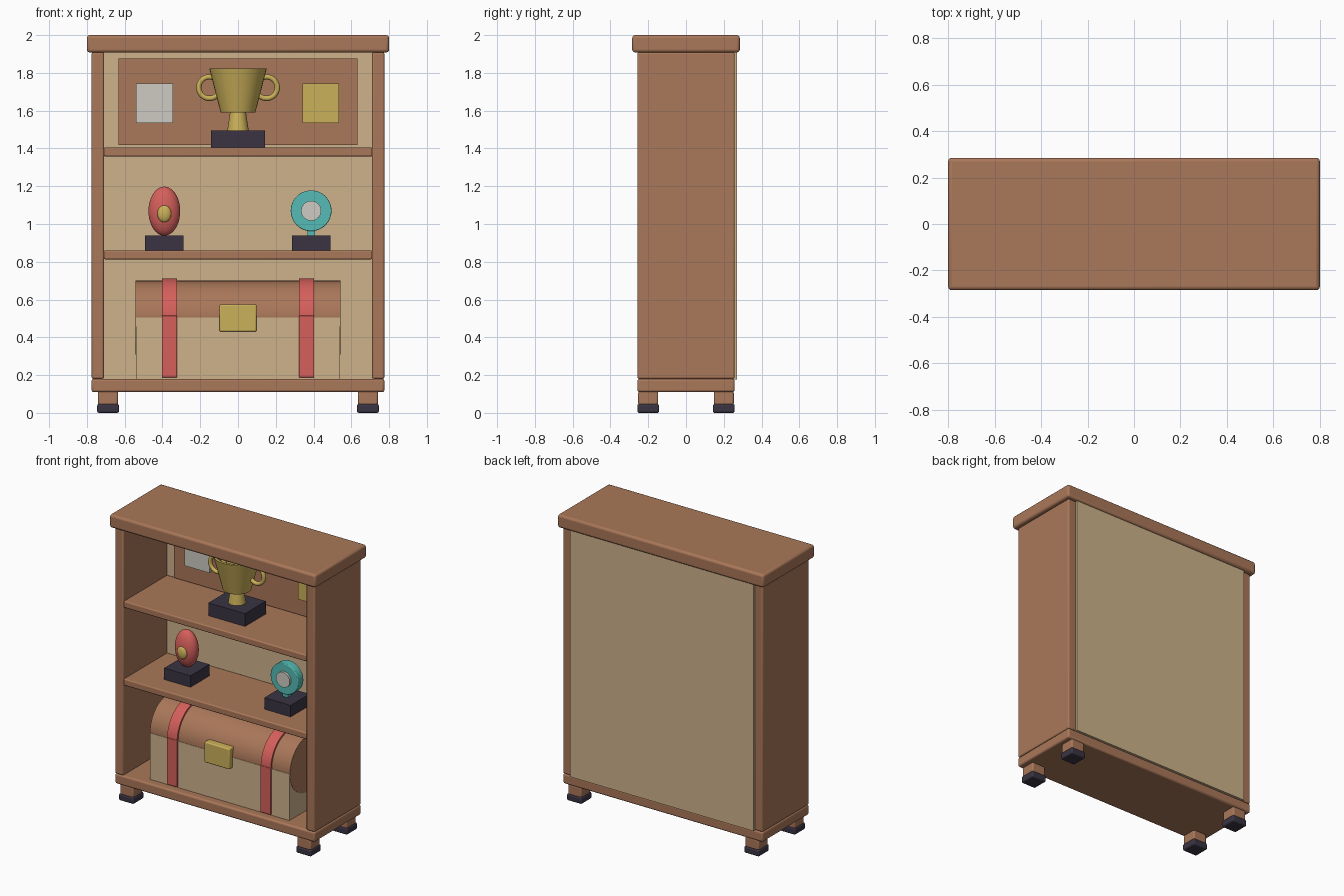
import bpy
from math import pi, radians

cube = bpy.data.objects.get("Cube")
if cube:
    bpy.data.objects.remove(cube, do_unlink=True)


def material(name, r, g, b):
    m = bpy.data.materials.new(name)
    m.use_nodes = True
    m.diffuse_color = (r, g, b, 1)
    node = next(n for n in m.node_tree.nodes if n.type == 'BSDF_PRINCIPLED')
    node.inputs["Base Color"].default_value = (r, g, b, 1)
    return m


WOOD = material("brown wood", 0.40, 0.185, 0.10)
TAN = material("tan board", 0.62, 0.45, 0.26)
DARK = material("dark charcoal", 0.042, 0.034, 0.055)
RED = material("red", 0.66, 0.115, 0.105)
GOLD = material("gold", 0.60, 0.44, 0.10)
TEAL = material("teal", 0.09, 0.50, 0.46)
SILVER = material("silver", 0.62, 0.60, 0.54)


def finish(name, mat, bevel=0):
    """Name, colour, bevel and smooth the active object."""
    ob = bpy.context.object
    ob.name = name
    ob.data.materials.append(mat)
    bpy.ops.object.transform_apply(location=False, rotation=True, scale=True)
    if bevel:
        mod = ob.modifiers.new("Bevel", 'BEVEL')
        mod.width, mod.segments = bevel, 3
        mod.limit_method = 'ANGLE'
    bpy.ops.object.shade_smooth_by_angle(angle=radians(35))
    return ob


def box(name, mat, x, y, z, bevel=0):
    """Box from (low, high) ranges along each axis."""
    axes = (x, y, z)
    bpy.ops.mesh.primitive_cube_add(size=1, location=[(a + b) / 2 for a, b in axes])
    bpy.context.object.scale = [b - a for a, b in axes]
    return finish(name, mat, bevel)


def cylinder(name, mat, radius, length, loc, rot, bevel=0):
    bpy.ops.mesh.primitive_cylinder_add(vertices=48, radius=radius, depth=length,
                                        location=loc, rotation=rot)
    return finish(name, mat, bevel)


def ellipsoid(name, mat, loc, radii):
    bpy.ops.mesh.primitive_uv_sphere_add(segments=32, ring_count=20, location=loc)
    bpy.context.object.scale = radii
    return finish(name, mat)


def turned(name, mat, profile, loc):
    """Solid of revolution about z from (radius, height) pairs."""
    sides = 32
    bpy.ops.mesh.primitive_cylinder_add(vertices=sides, location=loc)
    ob = bpy.context.object
    from math import cos, sin
    verts = [(r * cos(2 * pi * i / sides), r * sin(2 * pi * i / sides), h)
             for r, h in profile for i in range(sides)]
    faces = [(k * sides + i, k * sides + (i + 1) % sides,
              (k + 1) * sides + (i + 1) % sides, (k + 1) * sides + i)
             for k in range(len(profile) - 1) for i in range(sides)]
    faces.append(tuple(reversed(range(sides))))
    faces.append(tuple(range(len(verts) - sides, len(verts))))
    ob.data.clear_geometry()
    ob.data.from_pydata(verts, [], faces)
    return finish(name, mat)


SIDES = (("right", -1), ("left", 1))


def span(centre, half):
    return (centre - half, centre + half)


# Cabinet carcass
box("cabinet_top", WOOD, span(0, 0.80), span(0, 0.285), (1.908, 2.0), 0.016)
box("cabinet_base", WOOD, span(0, 0.775), span(0, 0.258), (0.11, 0.18), 0.012)
box("back_panel", TAN, span(0, 0.712), (0.225, 0.27), (0.178, 1.91))
for side, s in SIDES:
    box(side + "_side_panel", WOOD, span(s * 0.742, 0.033), span(0, 0.258), (0.18, 1.91), 0.01)
for name, top in (("lower_shelf", 0.86), ("upper_shelf", 1.405)):
    box(name, WOOD, span(0, 0.711), (-0.255, 0.228), (top - 0.047, top), 0.008)

# Feet with dark pads
for side, s in SIDES:
    for end, y in (("front", -0.2), ("back", 0.2)):
        box(f"{end}_{side}_foot", WOOD, span(s * 0.688, 0.053), span(y, 0.053), (0.04, 0.115), 0.01)
        box(f"{end}_{side}_foot_pad", DARK, span(s * 0.688, 0.058), span(y, 0.058), (0, 0.047), 0.01)

# Display board with two plaques
box("display_board", WOOD, span(0, 0.633), (0.195, 0.226), (1.418, 1.875))
box("silver_plaque", SILVER, span(-0.442, 0.097), (0.175, 0.196), (1.535, 1.743))
box("gold_plaque", GOLD, span(0.438, 0.097), (0.175, 0.196), (1.535, 1.743))

# Trophy cup
Y = -0.01
box("trophy_plinth", DARK, span(0, 0.142), span(Y, 0.115), (1.405, 1.495))
turned("trophy_stem", GOLD, [(0.057, 1.494), (0.042, 1.592)], (0, Y, 0))
turned("trophy_cup", GOLD, [(0.092, 1.59), (0.152, 1.823), (0.135, 1.823), (0.08, 1.62)], (0, Y, 0))
for side, s in SIDES:
    bpy.ops.mesh.primitive_torus_add(major_segments=32, minor_segments=12,
                                     major_radius=0.057, minor_radius=0.014,
                                     location=(s * 0.151, Y, 1.722), rotation=(pi / 2, 0, 0))
    finish(side + "_trophy_handle", GOLD)

# Plinths on the lower shelf
for name, x in (("egg_plinth", -0.39), ("medal_plinth", 0.387)):
    box(name, DARK, span(x, 0.102), span(Y, 0.105), (0.86, 0.94))

# Red egg with gold emblem
ellipsoid("red_egg", RED, (-0.39, Y, 1.068), (0.084, 0.058, 0.13))
ellipsoid("egg_emblem", GOLD, (-0.39, Y - 0.05, 1.055), (0.037, 0.02, 0.046))

# Round medal
TURN = (pi / 2, 0, 0)
cylinder("medal_disc", TEAL, 0.108, 0.06, (0.387, Y, 1.07), TURN, 0.005)
cylinder("medal_centre", SILVER, 0.053, 0.02, (0.387, Y - 0.036, 1.07), TURN)
box("medal_peg", TEAL, span(0.387, 0.02), span(Y, 0.02), (0.935, 0.98))

# Chest with barrel lid, straps and latch
ALONG = (0, pi / 2, 0)
box("chest_body", TAN, span(0, 0.541), span(-0.005, 0.197), (0.18, 0.505))
cylinder("chest_lid", WOOD, 0.195, 1.086, (0, -0.005, 0.505), ALONG)
for side, s in SIDES:
    x = s * 0.363
    box(side + "_strap", RED, span(x, 0.04), span(-0.005, 0.21), (0.187, 0.515), 0.004)
    cylinder(side + "_lid_strap", RED, 0.207, 0.078, (x, -0.005, 0.505), ALONG)
box("chest_latch", GOLD, span(0, 0.098), (-0.235, -0.18), (0.43, 0.575), 0.008)
